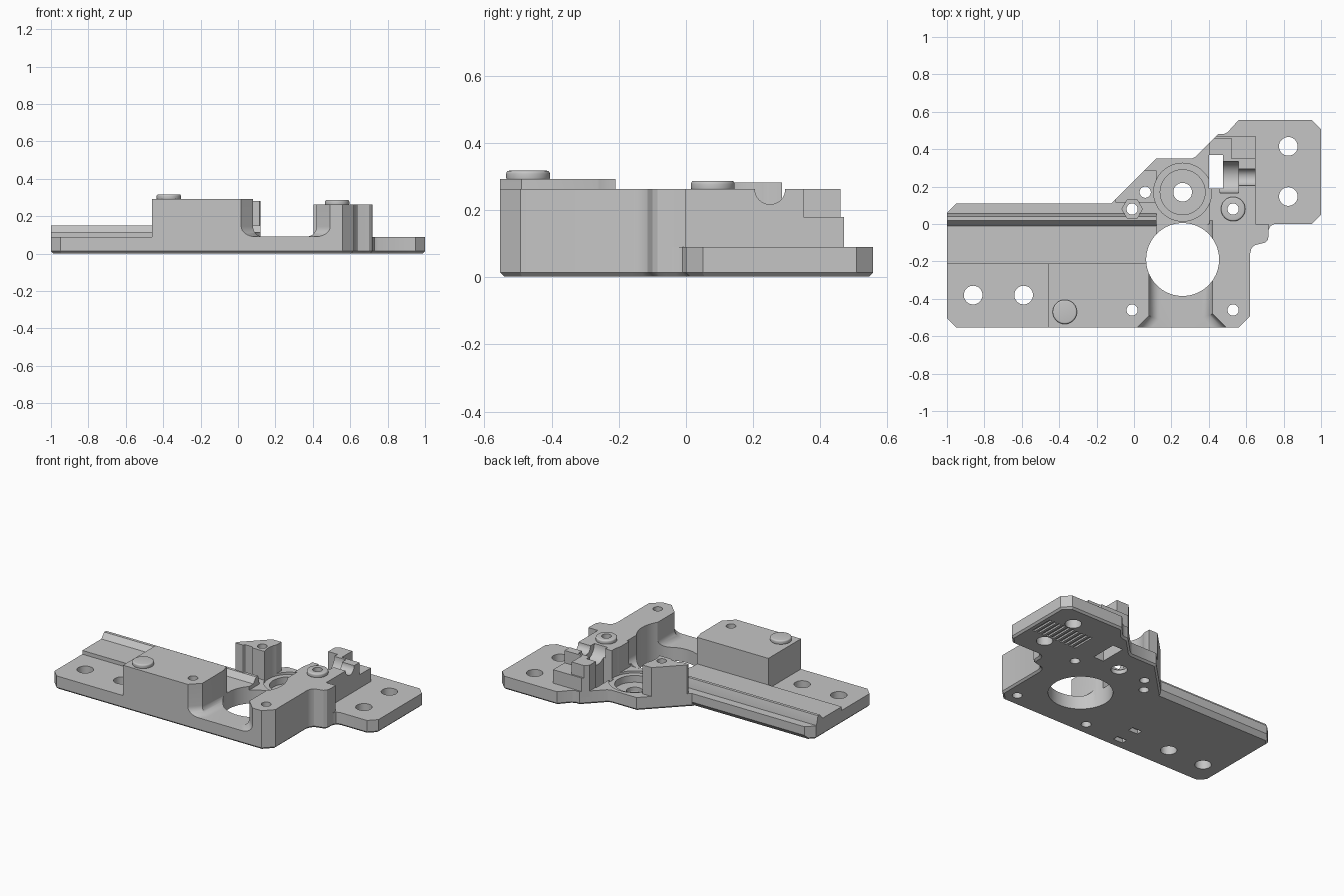
import bpy, bmesh, math
from mathutils import Vector

cube = bpy.data.objects.get("Cube")
if cube:
    bpy.data.objects.remove(cube, do_unlink=True)

grey = bpy.data.materials.new("mid grey")
grey.use_nodes = True
colour = (0.56, 0.56, 0.56, 1)
grey.diffuse_color = colour
grey.node_tree.nodes["Principled BSDF"].inputs["Base Color"].default_value = colour


def prism(name, pts, lo, hi, axis="z", bevel=None, width=0.01, steps=1):
    """Extrude an outline from lo to hi; optionally bevel edges picked by a rule."""
    place = (lambda p, h: (p[0], p[1], h)) if axis == "z" else (lambda p, h: (h, p[0], p[1]))
    bm = bmesh.new()
    face = bm.faces.new([bm.verts.new(place(p, lo)) for p in pts])
    new = bmesh.ops.extrude_face_region(bm, geom=[face])["geom"]
    shift = Vector(place((0, 0), hi - lo))
    bmesh.ops.translate(bm, verts=[v for v in new if isinstance(v, bmesh.types.BMVert)], vec=shift)
    bmesh.ops.recalc_face_normals(bm, faces=bm.faces)
    if bevel:
        picked = [e for e in bm.edges if bevel(e.verts[0].co, e.verts[1].co)]
        bmesh.ops.bevel(bm, geom=picked, offset=width, segments=steps,
                        profile=0.5, affect="EDGES")
    mesh = bpy.data.meshes.new(name)
    bm.to_mesh(mesh)
    bm.free()
    mesh.materials.append(grey)
    obj = bpy.data.objects.new(name, mesh)
    bpy.context.collection.objects.link(obj)
    return obj


def box(name, x0, x1, y0, y1, z0, z1):
    return prism(name, [(x0, y0), (x1, y0), (x1, y1), (x0, y1)], z0, z1)


def circle(cx, cy, r, n=48):
    return [(cx + r * math.cos(math.tau * i / n),
             cy + r * math.sin(math.tau * i / n)) for i in range(n)]


cutters = []


def cut(obj):
    obj.hide_render = True
    cutters.append(obj)
    return obj


# Base plate with a chamfered underside
outline = [(-1, -.503), (-.95, -.553), (.56, -.553), (.62, -.493), (.62, -.16), (.627, -.132),
           (.642, -.115), (.67, -.107), (.70, -.1), (.715, -.085), (.72, -.06), (.72, -.03),
           (.73, -.01), (.75, 0), (.95, 0), (1, .05), (1, .507), (.95, .557), (.56, .557),
           (.5, .49), (.48, .48), (.45, .48), (.33, .36), (.31, .35), (.12, .35), (-.12, .11),
           (-.95, .11), (-1, .06)]
plate = prism("base_plate", outline, .002, .09, width=.012,
              bevel=lambda a, b: max(a.z, b.z) < .01)

# Raised floor and guide ridge
rail = prism("guide_rail", [(-.21, .05), (-.21, .115), (-.01, .115), (.02, .15), (.04, .15),
                            (.055, .09), (.055, .05)], -1, .12, "x")

# Front block, right tower with its step, and the corner post
block = prism("front_block", [(-.46, -.553), (.25, -.553), (.25, -.21), (-.46, -.21)], .02, .292)
tower = prism("tower", [(.25, -.553), (.56, -.553), (.62, -.493), (.62, -.16), (.627, -.132),
                        (.642, -.115), (.67, -.107), (.70, -.1), (.715, -.085), (.72, -.06),
                        (.72, 0), (.65, 0), (.65, .35), (.405, .35), (.405, 0), (.25, 0)],
              .05, .262)
step = prism("tower_low_step", [(.405, .34), (.65, .34), (.65, .47), (.44, .47), (.405, .435)],
             .05, .18)
horn = prism("tower_high_corner", [(.405, .34), (.52, .34), (.52, .46), (.43, .46), (.405, .435)],
             .05, .262)
post = prism("corner_post", [(-.1, .115), (.12, .115), (.12, .285), (.055, .285), (-.1, .13)],
             .05, .282)

# Saddle between the block and the tower, flared at the front and filleted at the floor
saddle = cut(prism("saddle_cutter", [(.08, -.49), (-.02, -.59), (.53, -.59), (.42, -.48),
                                     (.42, .02), (.08, .02)], .0905, .4,
                   bevel=lambda a, b: max(a.z, b.z) < .1 and abs(a.y - b.y) > .01,
                   width=.055, steps=8))

# Through bore and screw holes
bore = cut(prism("bore_cutter", circle(.26, -.19, .195, 72), -.1, .5))
holes = []
for x, y, r in [(-.86, -.38, .05), (-.59, -.38, .05), (.825, .415, .05), (.825, .147, .05),
                (-.01, -.46, .03), (.53, -.46, .03), (.53, .08, .03), (-.01, .08, .03),
                (.06, .17, .03), (.26, .17, .05)]:
    holes.append(cut(prism("hole_cutter", circle(x, y, r, 32), -.1, .5)))

# Stepped bearing seat, nut pocket and window
seats = [cut(prism("seat_cutter", circle(.26, .17, r), z, .5))
         for r, z in ((.155, .075), (.12, .03))]
nut = cut(prism("nut_cutter", circle(-.01, .08, .055, 6), .06, .5))
window = cut(box("window_cutter", .4, .475, .19, .37, -.1, .5))

# Rod cradle across the tower
cradle = [cut(prism("cradle_cutter", circle(.25, .262, r), x0, x1, "x"))
          for r, x0, x1 in ((.085, .46, .56), (.045, .55, .7))]

# Underside details: back chamfer, vent grooves and two small pockets
under = [cut(prism("chamfer_cutter", [(.075, -.01), (.12, -.01), (.12, .045)], -1.1, -.12, "x"))]
for i in range(10):
    x = .63 + i * .035
    under.append(cut(box("groove_cutter", x, x + .018, .2, .36, -.05, .013)))
for y in (-.47, -.33):
    under.append(cut(box("pocket_cutter", -.32, -.25, y - .02, y + .02, -.05, .03)))


def rim(a, b):
    """True for the level edges of a disc."""
    return abs(a.z - b.z) < .001


# Screw heads with rounded rims
knob = prism("round_knob", circle(-.37, -.47, .065), .287, .317, bevel=rim, width=.009, steps=4)
ring = prism("collar_ring", circle(.53, .08, .065), .257, .287, bevel=rim, width=.009, steps=4)

work = {
    plate: [bore, window] + holes + seats + [nut] + under,
    rail: [bore, nut] + holes,
    block: [saddle, bore] + holes[4:5] + under[-2:],
    tower: [saddle, bore, window] + holes[5:7] + seats[:1] + cradle,
    step: [window] + cradle,
    horn: [window] + cradle,
    post: [nut] + holes[7:9] + seats[:1],
    ring: holes[6:7],
    knob: [],
}
for part, tools in work.items():
    for tool in tools:
        mod = part.modifiers.new("cut", "BOOLEAN")
        mod.operation = "DIFFERENCE"
        mod.solver = "EXACT"
        mod.object = tool

# Apply the cuts, then smooth the round walls
bpy.ops.object.select_all(action="DESELECT")
for part in work:
    part.select_set(True)
bpy.context.view_layer.objects.active = plate
bpy.ops.object.convert(target="MESH")
bpy.ops.object.shade_smooth_by_angle(angle=math.radians(30))
for tool in cutters:
    bpy.data.objects.remove(tool, do_unlink=True)
